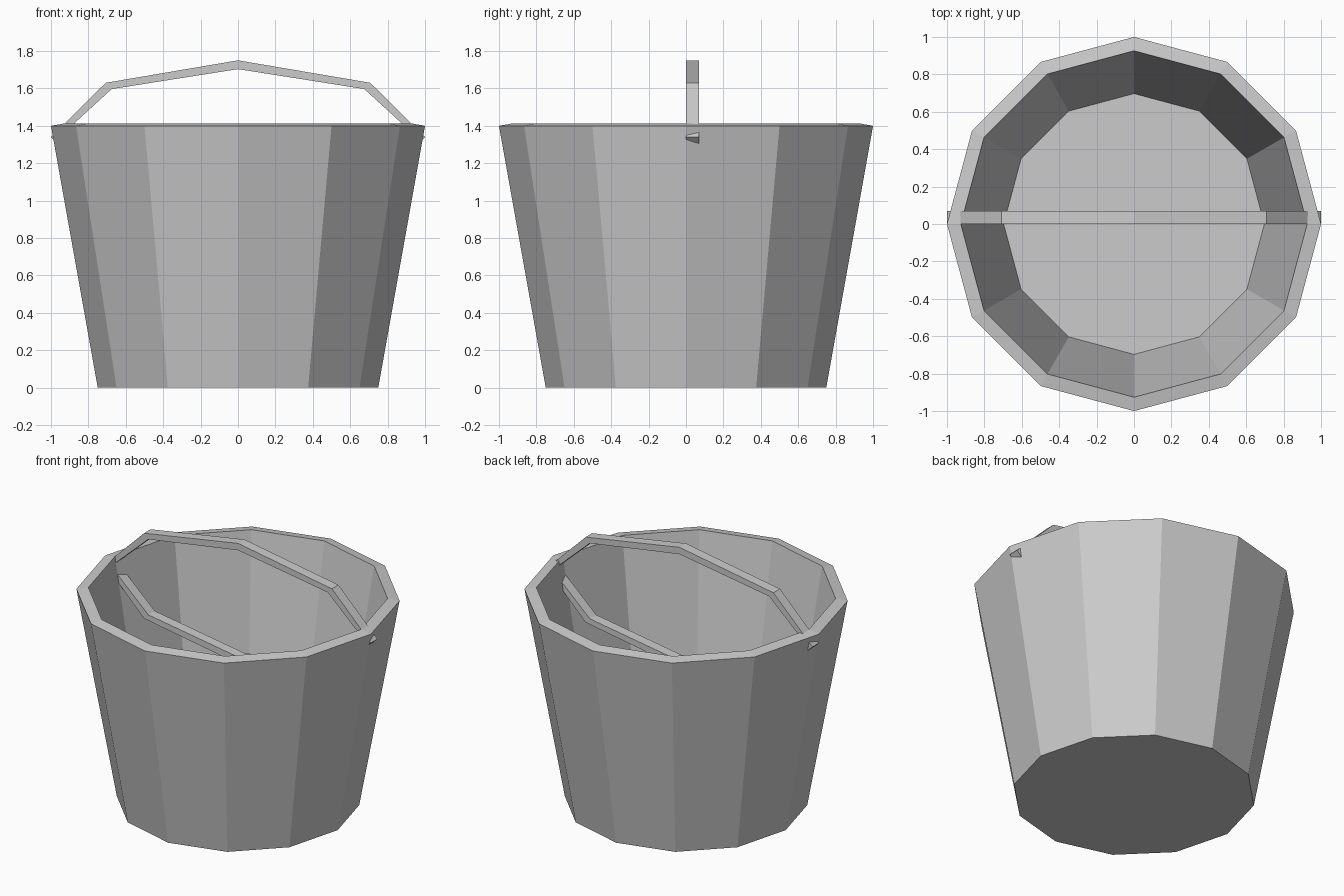
import bpy, bmesh
from math import cos, sin, pi

if "Cube" in bpy.data.objects:
    bpy.data.objects.remove(bpy.data.objects["Cube"])


def make_object(name, bm):
    bmesh.ops.recalc_face_normals(bm, faces=bm.faces)
    mesh = bpy.data.meshes.new(name)
    bm.to_mesh(mesh)
    bm.free()
    obj = bpy.data.objects.new(name, mesh)
    bpy.context.collection.objects.link(obj)
    return obj


def bridge(bm, a, b):
    for i in range(len(a)):
        j = (i + 1) % len(a)
        bm.faces.new((a[i], a[j], b[j], b[i]))


# Bucket: twelve-sided tapered shell with an upward-tilted rim
SIDES = 12
profile = [(0.75, 0), (1.0, 1.4), (0.926, 1.413), (0.697, 0.053)]
bm = bmesh.new()
rings = [[bm.verts.new((r * cos(2 * pi * i / SIDES), r * sin(2 * pi * i / SIDES), z))
          for i in range(SIDES)] for r, z in profile]
for lower, upper in zip(rings, rings[1:]):
    bridge(bm, lower, upper)
bm.faces.new(rings[0])
bm.faces.new(rings[-1])
make_object("bucket", bm)

# Handle: flattened eight-sided hoop whose ends pass through the wall
bm = bmesh.new()
CENTRE_Z = 1.34
section = [(1.0, 0.41, 0), (1.0, 0.41, 0.07), (0.955, 0.363, 0.07), (0.955, 0.363, 0)]
loops = [[bm.verts.new((rx * cos(pi * i / 4), y, CENTRE_Z + rz * sin(pi * i / 4)))
          for i in range(8)] for rx, rz, y in section]
for k in range(4):
    bridge(bm, loops[k], loops[(k + 1) % 4])
make_object("handle", bm)
